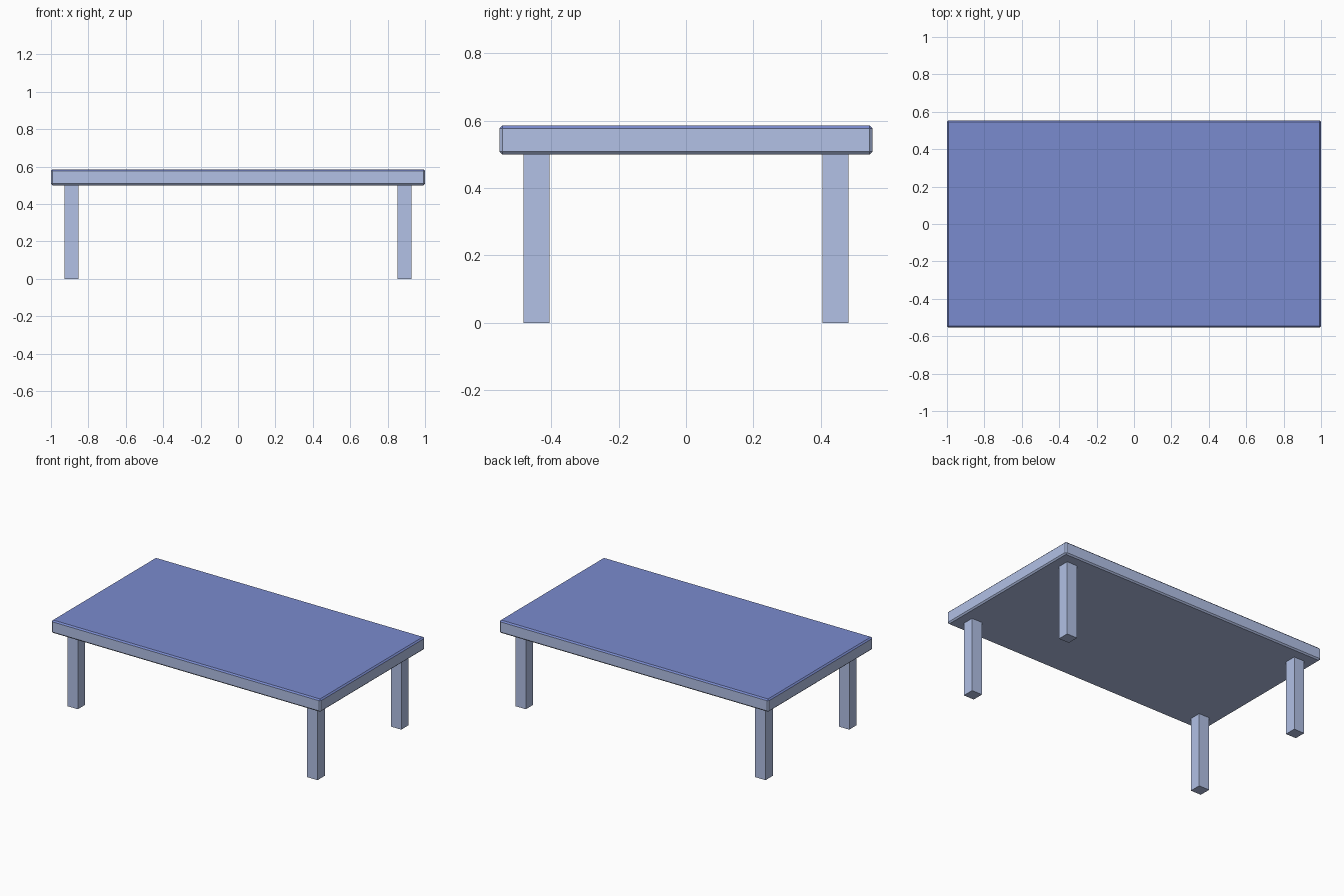
import bpy
import bmesh

if "Cube" in bpy.data.objects:
    bpy.data.objects.remove(bpy.data.objects["Cube"])


def material(name, color):
    mat = bpy.data.materials.new(name)
    mat.diffuse_color = (*color, 1)
    mat.use_nodes = True
    mat.node_tree.nodes["Principled BSDF"].inputs["Base Color"].default_value = mat.diffuse_color
    return mat


STEEL = material("pale_blue_grey", (0.445, 0.533, 0.79))
BLUE = material("blue", (0.195, 0.258, 0.62))
LEG_HEIGHT = 0.5
LEG_WIDTH = 0.077
TOP_THICKNESS = 0.086


def box(name, center, size, chamfer=0):
    bm = bmesh.new()
    bmesh.ops.create_cube(bm, size=1)
    bmesh.ops.scale(bm, vec=size, verts=bm.verts)
    if chamfer:
        bmesh.ops.bevel(bm, geom=bm.edges[:], offset=chamfer, segments=1,
                        affect="EDGES", profile=0.5)
    bm.normal_update()
    mesh = bpy.data.meshes.new(name)
    mesh.materials.append(STEEL)
    if chamfer:
        # Blue upper surface, including the upper chamfer
        mesh.materials.append(BLUE)
        for face in bm.faces:
            face.material_index = int(face.normal.z > 0.3)
    bm.to_mesh(mesh)
    bm.free()
    obj = bpy.data.objects.new(name, mesh)
    obj.location = center
    bpy.context.collection.objects.link(obj)


# Table top with a small flat chamfer on every edge
box("table_top", (0, 0, LEG_HEIGHT + TOP_THICKNESS / 2), (2, 1.109, TOP_THICKNESS), 0.009)

# Four square legs
for y, depth in ((-0.444, "front"), (0.444, "back")):
    for x, side in ((-0.89, "left"), (0.89, "right")):
        box(f"{depth}_{side}_leg", (x, y, LEG_HEIGHT / 2), (LEG_WIDTH, LEG_WIDTH, LEG_HEIGHT))
